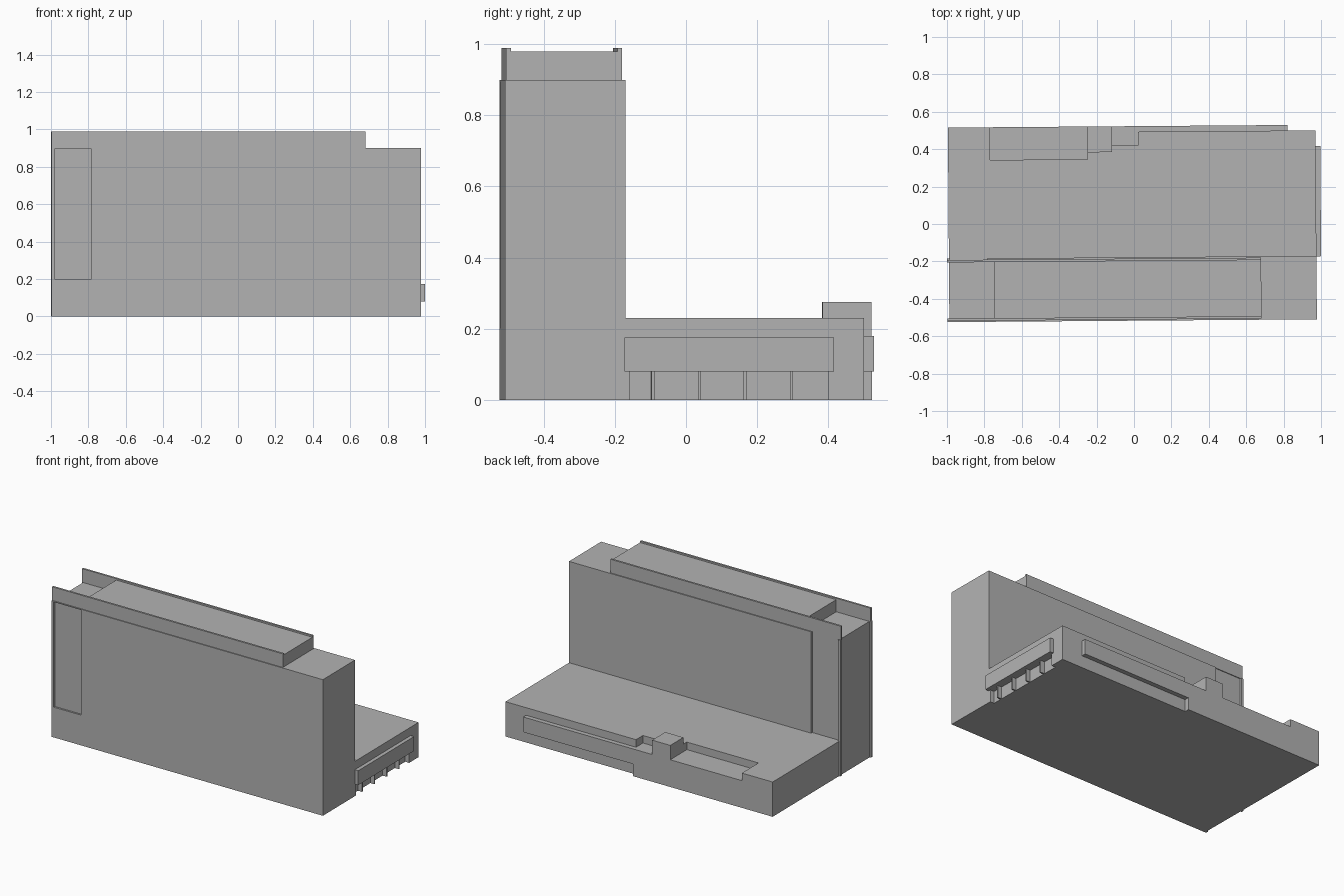
import bpy, bmesh, math
from mathutils import Matrix

cube = bpy.data.objects.get("Cube")
if cube:
    bpy.data.objects.remove(cube, do_unlink=True)

GREY = (0.45, 0.45, 0.45, 1.0)
mat = bpy.data.materials.new("plain grey")
mat.use_nodes = True
mat.diffuse_color = GREY
mat.node_tree.nodes["Principled BSDF"].inputs["Base Color"].default_value = GREY

LEFT, RIGHT = -0.991, 0.974       # ends of the main body
FRONT, MID, BACK = -0.517, -0.178, 0.523
ROOF, DECK, SILL = 0.9, 0.23, 0.18


def finish(name, bm):
    bmesh.ops.recalc_face_normals(bm, faces=bm.faces)
    mesh = bpy.data.meshes.new(name)
    bm.to_mesh(mesh)
    bm.free()
    mesh.materials.append(mat)
    obj = bpy.data.objects.new(name, mesh)
    bpy.context.collection.objects.link(obj)
    return obj


def box(name, x, y, z):
    bm = bmesh.new()
    size = [b - a for a, b in (x, y, z)]
    mid = [(a + b) / 2 for a, b in (x, y, z)]
    bmesh.ops.create_cube(bm, size=1, matrix=Matrix.Translation(mid) @ Matrix.Diagonal((*size, 1)))
    return finish(name, bm)


def extrude_x(name, profile, x0, x1):
    bm = bmesh.new()
    face = bm.faces.new([bm.verts.new((x0, y, z)) for y, z in profile])
    ext = bmesh.ops.extrude_face_region(bm, geom=[face])
    verts = [g for g in ext["geom"] if isinstance(g, bmesh.types.BMVert)]
    bmesh.ops.translate(bm, verts=verts, vec=(x1 - x0, 0, 0))
    return finish(name, bm)


def cut(obj, x, y, z):
    cutter = box("cutter", x, y, z)
    cutter.hide_render = True
    mod = obj.modifiers.new("cut", 'BOOLEAN')
    mod.operation = 'DIFFERENCE'
    mod.solver = 'EXACT'
    mod.object = cutter
    deps = bpy.context.evaluated_depsgraph_get()
    mesh = bpy.data.meshes.new_from_object(obj.evaluated_get(deps))
    obj.modifiers.clear()
    obj.data = mesh
    bpy.data.objects.remove(cutter, do_unlink=True)


# Main body: tall slab and low podium in one L-shaped section
body = extrude_x("tower_and_podium", [(FRONT, 0), (BACK, 0), (BACK, DECK), (MID, DECK),
                                      (MID, ROOF), (FRONT, ROOF)], LEFT, RIGHT)
parts = [body]

# Podium: setback on the rear wall and two sunken terraces
cut(body, (0.024, 1.1), (0.493, 0.6), (-0.1, 0.5))
cut(body, (-0.767, -0.246), (0.348, 0.6), (SILL, 0.5))
cut(body, (-0.246, 0.024), (0.42, 0.6), (SILL, 0.5))

# Entrance bays separated by thin piers
for y0, y1 in [(-0.165, -0.105), (-0.096, 0.026), (0.035, 0.155), (0.164, 0.285), (0.294, 0.394)]:
    cut(body, (0.945, 1.1), (y0, y1), (-0.1, 0.08))

# Shallow recessed wall panels at the end of the tower, both faces
cut(body, (-0.985, -0.788), (FRONT - 0.1, FRONT + 0.012), (0.2, 0.895))
cut(body, (-0.985, -0.788), (MID - 0.012, MID + 0.1), (DECK, ROOF + 0.1))

# Roof: plant box between two parapets, with end fins below the parapets
parts.append(box("roof_plant", (-0.75, 0.678), (-0.498, -0.197), (ROOF, 0.98)))
for side, outer, wall, inward in [("front", -0.511, FRONT, 1), ("rear", -0.185, MID, -1)]:
    parts.append(box(side + "_parapet", (-1.0, 0.678),
                     sorted((outer, outer + 0.013 * inward)), (ROOF, 0.99)))
    parts.append(box(side + "_end_fin", (-1.0, LEFT),
                     sorted((wall, wall + 0.016 * inward)), (0, ROOF)))

# Podium additions: stair head, rear band and entrance canopy
parts.append(box("stair_head", (-0.246, -0.114), (0.385, BACK), (SILL, 0.275)))
parts.append(box("rear_band", (0.024, 0.824), (0.493, BACK), (0.08, SILL)))
parts.append(box("entrance_canopy", (RIGHT, 0.999), (-0.18, 0.409), (0.08, 0.175)))

# The whole building stands very slightly turned
turn = Matrix.Rotation(0.0076, 4, 'Z')
for p in parts:
    p.data.transform(turn)
